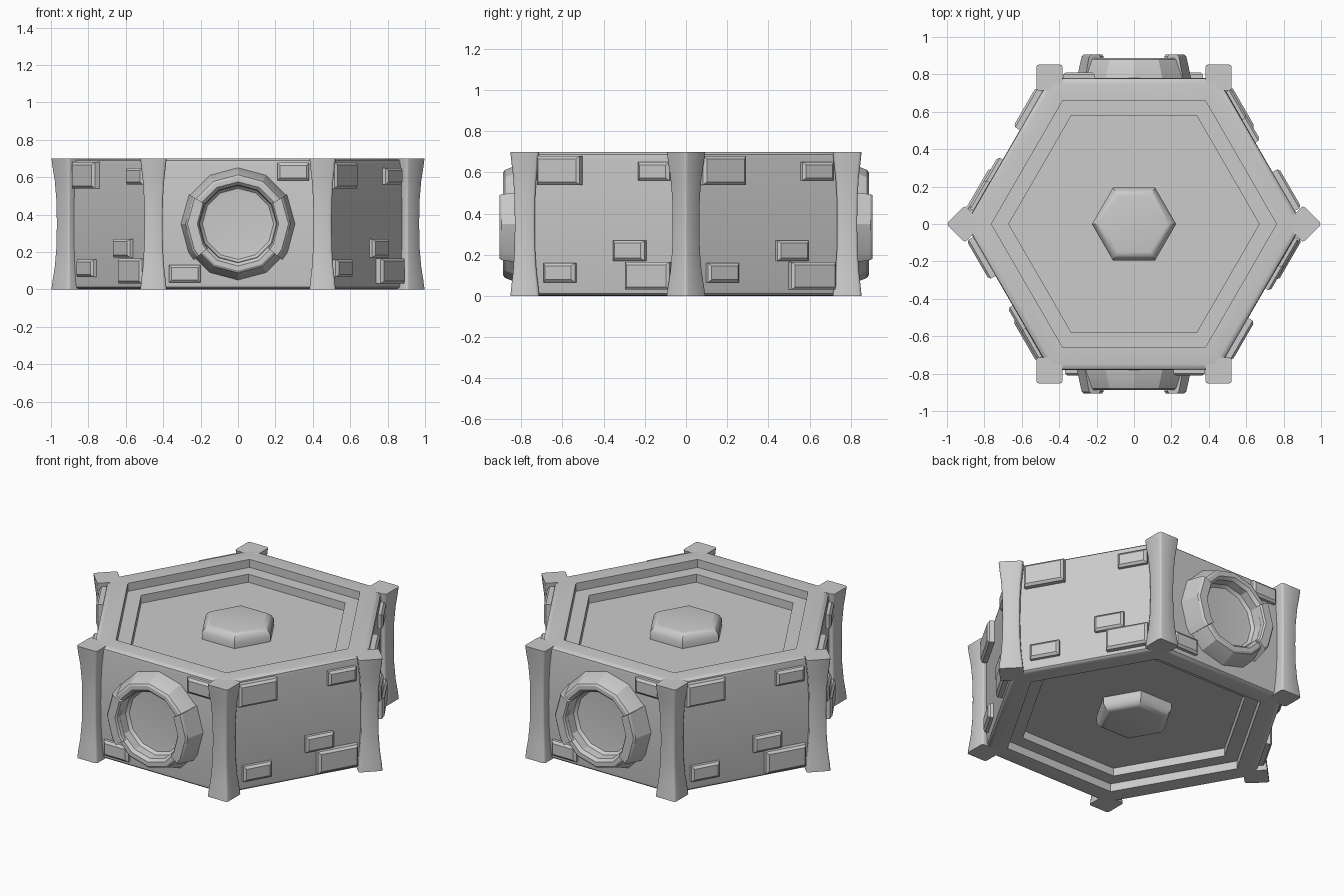
import bpy, bmesh, math
from math import cos, sin, radians
from mathutils import Matrix, Vector

if "Cube" in bpy.data.objects:
    bpy.data.objects.remove(bpy.data.objects["Cube"])

H = 0.70
C30 = cos(radians(30))


def finish(name, bm, mat=None, smooth=35):
    bmesh.ops.remove_doubles(bm, verts=bm.verts, dist=1e-5)
    bmesh.ops.recalc_face_normals(bm, faces=bm.faces)
    if mat:
        bm.transform(mat)
    me = bpy.data.meshes.new(name)
    bm.to_mesh(me)
    bm.free()
    ob = bpy.data.objects.new(name, me)
    bpy.context.collection.objects.link(ob)
    bpy.context.view_layer.objects.active = ob
    bpy.ops.object.select_all(action='DESELECT')
    ob.select_set(True)
    bpy.ops.object.shade_smooth_by_angle(angle=radians(smooth))
    return ob


def loft(name, rings, mat=None, smooth=35):
    """Skin a stack of closed rings and cap both ends."""
    bm = bmesh.new()
    vs = [[bm.verts.new(p) for p in r] for r in rings]
    n = len(rings[0])
    for a, b in zip(vs, vs[1:]):
        for i in range(n):
            j = (i + 1) % n
            bm.faces.new((a[i], a[j], b[j], b[i]))
    bm.faces.new(vs[0])
    bm.faces.new(vs[-1])
    return finish(name, bm, mat, smooth)


def polygon(r, z, n):
    return [(r * cos(2 * math.pi * i / n), r * sin(2 * math.pi * i / n), z) for i in range(n)]


# hexagonal body: stepped recess and raised boss on both top and bottom (apothem, z)
half = [(0.15, 0.68), (0.165, 0.677), (0.18, 0.665), (0.195, 0.64), (0.195, 0.60),
        (0.58, 0.60), (0.58, 0.65), (0.66, 0.65), (0.66, 0.70),
        (0.75, 0.70), (0.767, 0.697), (0.777, 0.688), (0.78, 0.67)]
profile = half + [(a, H - z) for a, z in reversed(half)]
loft("hex_body", [polygon(a / C30, z, 6) for a, z in profile])

# waisted corner posts
for k in range(6):
    a = radians(60 * k)
    rings = []
    for z, s in [(0, 1), (0.05, 0.93), (0.12, 0.81), (0.22, 0.72), (0.35, 0.69),
                 (0.48, 0.72), (0.58, 0.81), (0.65, 0.93), (H, 1)]:
        h, c = 0.07 * s, 0.056 * s
        m = 0.066 * s
        ring = []
        for q in range(4):
            R = Matrix.Rotation(q * math.pi / 2, 3, 'Z')
            ring += [R @ Vector(p) for p in ((h, c, z), (m, m, z), (c, h, z))]
        rings.append(ring)
    turn = radians(45) if k % 3 == 0 else 0
    mat = Matrix.Translation((0.904 * cos(a), 0.904 * sin(a), 0)) @ Matrix.Rotation(turn, 4, 'Z')
    loft("corner_post", rings, mat, 50)


def plate(angle, u, z, w, h, d):
    """Chamfered panel on the side wall facing the given angle."""
    rings = []
    for x, inset in ((0.76, 0), (0.78 + d - 0.012, 0), (0.78 + d, 0.014)):
        a, b = w / 2 - inset, h / 2 - inset
        rings.append([(x, u - a, z - b), (x, u + a, z - b), (x, u + a, z + b), (x, u - a, z + b)])
    loft("wall_plate", rings, Matrix.Rotation(radians(angle), 4, 'Z'), 20)


# plates on the four plain walls
for ang in (-30, 30, 150, 210):
    plate(ang, -0.25, 0.61, 0.24, 0.14, 0.04)
    plate(ang, 0.28, 0.605, 0.175, 0.09, 0.03)
    plate(ang, 0.14, 0.22, 0.175, 0.10, 0.03)
    plate(ang, -0.25, 0.113, 0.175, 0.095, 0.03)
    plate(ang, 0.25, 0.098, 0.25, 0.135, 0.04)

# round ports with side clamps, plus two plates, on the front and back walls
for ang in (-90, 90):
    plate(ang, 0.295, 0.63, 0.17, 0.095, 0.03)
    plate(ang, -0.285, 0.083, 0.17, 0.095, 0.03)
    # local axes: polygon plane -> wall plane, local z -> outward
    mat = (Matrix.Rotation(radians(ang + 90), 4, 'Z') @ Matrix.Translation((0, 0, 0.35))
           @ Matrix.Rotation(radians(90), 4, 'X'))
    port = [(0.30, 0.76), (0.30, 0.785), (0.262, 0.88), (0.25, 0.888), (0.225, 0.888),
            (0.208, 0.87), (0.205, 0.82), (0.19, 0.803), (0.16, 0.80)]
    loft("port_ring", [polygon(r, z, 12) for r, z in port], mat, 25)
    section = [(0.205, 0.80), (0.21, 0.895), (0.218, 0.905), (0.27, 0.905),
               (0.28, 0.895), (0.305, 0.78)]
    for side in (1, -1):
        rings = [[(side * r * cos(radians(t)), r * sin(radians(t)), z) for r, z in section]
                 for t in (-39, -30, 0, 31)]
        loft("port_clamp", rings, mat, 25)
